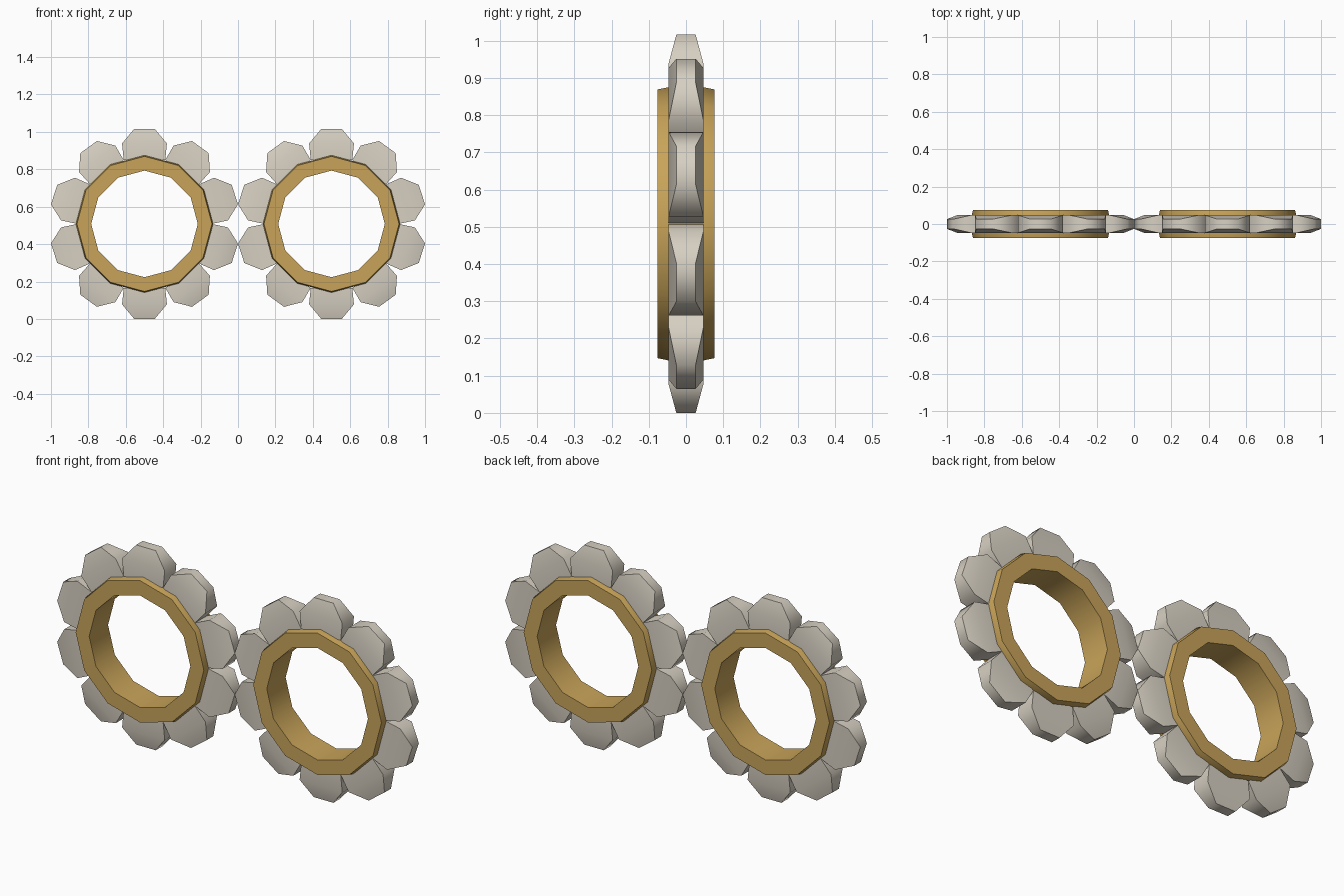
import bpy, bmesh, math

if "Cube" in bpy.data.objects:
    bpy.data.objects.remove(bpy.data.objects["Cube"])

CZ = 0.508          # height of each flower centre
TIP = 0.508         # petal reach


def material(name, rgb):
    m = bpy.data.materials.new(name)
    m.diffuse_color = (*rgb, 1)
    m.use_nodes = True
    m.node_tree.nodes["Principled BSDF"].inputs["Base Color"].default_value = m.diffuse_color
    return m


gold = material("warm_gold", (0.58, 0.37, 0.10))
ivory = material("ivory_grey", (0.68, 0.63, 0.54))


def finish(bm, name, mat, angle):
    bmesh.ops.recalc_face_normals(bm, faces=bm.faces)
    me = bpy.data.meshes.new(name)
    bm.to_mesh(me)
    bm.free()
    me.materials.append(mat)
    ob = bpy.data.objects.new(name, me)
    bpy.context.collection.objects.link(ob)
    bpy.ops.object.select_all(action='DESELECT')
    ob.select_set(True)
    bpy.context.view_layer.objects.active = ob
    bpy.ops.object.shade_smooth_by_angle(angle=math.radians(angle))


def ring(name, cx):
    # twelve-sided band, outer rim slightly tapered to its front and back
    profile = [(0.285, -0.076), (0.361, -0.076), (0.367, -0.047),
               (0.367, 0.047), (0.361, 0.076), (0.285, 0.076)]
    bm = bmesh.new()
    loops = []
    for i in range(12):
        a = math.radians(30 * i)
        loops.append([bm.verts.new((cx + r * math.cos(a), y, CZ + r * math.sin(a)))
                      for r, y in profile])
    n = len(profile)
    for i in range(12):
        p, q = loops[i], loops[(i + 1) % 12]
        for j in range(n):
            k = (j + 1) % n
            bm.faces.new((p[j], p[k], q[k], q[j]))
    finish(bm, name, gold, 35)


def petals(name, cx):
    # rows along a petal: radius, half width, half thickness
    rows = [(0.342, 0.111, 0.047), (0.43, 0.12, 0.047), (TIP, 0.055, 0.026)]
    bm = bmesh.new()
    for i in range(10):
        a = math.radians(18 + 36 * i)
        c, s = math.cos(a), math.sin(a)
        loops = []
        for r, w, d in rows:
            loops.append([bm.verts.new((cx + r * c - t * s, y, CZ + r * s + t * c))
                          for t, y in ((-w, -d), (w, -d), (w, d), (-w, d))])
        bm.faces.new(loops[0])
        bm.faces.new(loops[-1])
        for p, q in zip(loops, loops[1:]):
            for j in range(4):
                k = (j + 1) % 4
                bm.faces.new((p[j], p[k], q[k], q[j]))
    finish(bm, name, ivory, 60)


# the two flowers sit side by side, touching at x = 0
for side, cx in (("left", -0.5), ("right", 0.5)):
    ring(side + "_ring", cx)
    petals(side + "_petals", cx)
